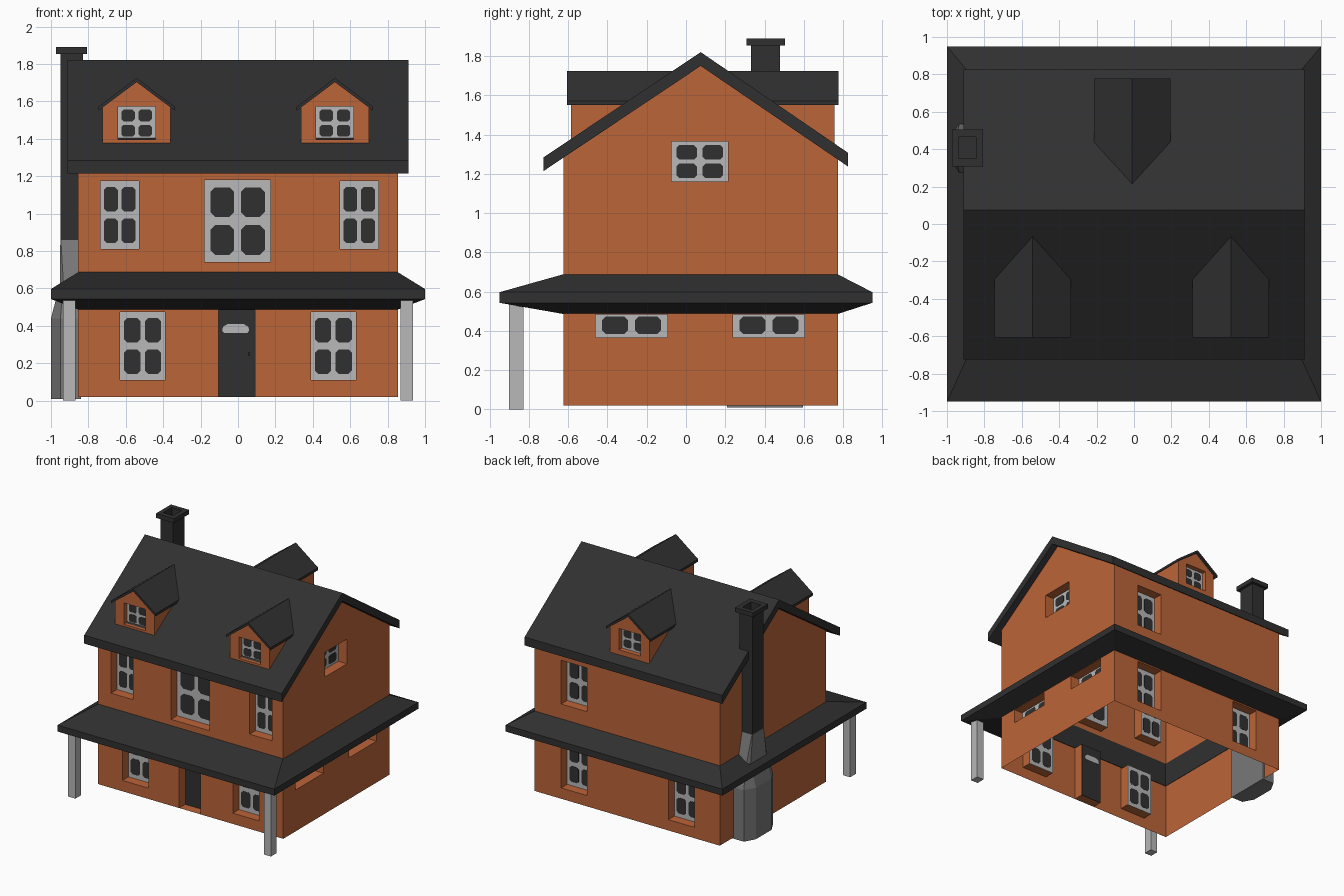
import bpy, bmesh

if "Cube" in bpy.data.objects:
    bpy.data.objects.remove(bpy.data.objects["Cube"])


def material(name, rgb):
    m = bpy.data.materials.new(name)
    m.diffuse_color = (*rgb, 1)
    m.use_nodes = True
    m.node_tree.nodes["Principled BSDF"].inputs["Base Color"].default_value = m.diffuse_color
    return m


BRICK = material("orange_brick", (0.50, 0.128, 0.040))
DARK = material("charcoal", (0.030, 0.030, 0.030))
LIGHT = material("light_grey", (0.48, 0.48, 0.48))
STONE = material("mid_grey", (0.19, 0.19, 0.19))


def finish(name, bm, *mats, fix=True):
    if fix:
        bmesh.ops.recalc_face_normals(bm, faces=bm.faces[:])
    me = bpy.data.meshes.new(name)
    bm.to_mesh(me)
    bm.free()
    for m in mats:
        me.materials.append(m)
    ob = bpy.data.objects.new(name, me)
    bpy.context.collection.objects.link(ob)
    return ob


def add_loft(bm, rings, closed=False, mat=0):
    """Skin matching rings of points; cap the ends unless the loft is closed."""
    vs = [[bm.verts.new(p) for p in r] for r in rings]
    n = len(vs[0])
    for a, b in zip(vs, vs[1:] + ([vs[0]] if closed else [])):
        for i in range(n):
            j = (i + 1) % n
            bm.faces.new((a[i], a[j], b[j], b[i])).material_index = mat
    if not closed:
        for r in (vs[0][::-1], vs[-1]):
            bm.faces.new(r).material_index = mat


def loft(name, rings, mat, closed=False):
    bm = bmesh.new()
    add_loft(bm, rings, closed)
    return finish(name, bm, mat)


def rect(x0, x1, y0, y1, z):
    return [(x0, y0, z), (x1, y0, z), (x1, y1, z), (x0, y1, z)]


# Main dimensions
WX, WF, WB = 0.855, -0.625, 0.775            # wall planes
RY, RZ, SF, SB, TH = 0.075, 1.82, 0.669, 0.683, 0.07   # ridge and slopes


def roof_z(y):
    return RZ - (SF * (RY - y) if y < RY else SB * (y - RY))


# Wall placement: u along the wall, z up, d inward from its face
front = lambda u, z, d=0: (u, WF + d, z)
back = lambda u, z, d=0: (u, WB - d, z)
right = lambda u, z, d=0: (WX - d, u, z)
left = lambda u, z, d=0: (-WX + d, u, z)


def add_wall(bm, P, ends, base, top, openings, depth, peak=None):
    """Sheet wall with rectangular openings and their reveals."""
    def quad(*pts):
        bm.faces.new([bm.verts.new(p) for p in pts])
    us = set(ends) | {u for o in openings for u in o[:2]}
    if peak is not None:
        us.add(peak)
    us = sorted(us)
    for a, b in zip(us, us[1:]):
        z = base
        for o in sorted(openings, key=lambda o: o[2]):
            if o[0] <= a and b <= o[1]:
                if o[2] > z:
                    quad(P(a, z), P(b, z), P(b, o[2]), P(a, o[2]))
                z = o[3]
        quad(P(a, z), P(b, z), P(b, top(b)), P(a, top(a)))
    for u0, u1, z0, z1 in openings:
        c = [(u0, z0), (u1, z0), (u1, z1), (u0, z1)]
        for (ua, za), (ub, zb) in zip(c, c[1:] + c[:1]):
            quad(P(ua, za), P(ub, zb), P(ub, zb, depth), P(ua, za, depth))


def add_window(bm, P, o, depth, rows=2):
    """Light frame plate with rounded dark panes showing on both sides."""
    u0, u1, z0, z1 = o
    w, h = u1 - u0, z1 - z0
    corners = [(u0, z0), (u1, z0), (u1, z1), (u0, z1)]
    add_loft(bm, [[P(u, z, depth + d) for u, z in corners] for d in (0, 0.004)])
    spans = [(0.09, 0.45), (0.55, 0.91)]
    for fu in spans:
        for fz in (spans if rows == 2 else [(0.16, 0.9)]):
            a, b = u0 + fu[0] * w, u0 + fu[1] * w
            c, e = z0 + fz[0] * h, z0 + fz[1] * h
            r = min(b - a, e - c) * 0.2
            pane = [(a + r, c), (b - r, c), (b, c + r), (b, e - r),
                    (b - r, e), (a + r, e), (a, e - r), (a, c + r)]
            add_loft(bm, [[P(u, z, depth + d) for u, z in pane]
                          for d in (-0.002, 0.006)], mat=1)


# Walls and windows of the house
D = 0.08
DOOR = (-0.105, 0.09, 0.02, 0.488)
front_win = [(-0.735, -0.53, 0.81, 1.175), (0.545, 0.75, 0.81, 1.175),
             (-0.18, 0.175, 0.74, 1.18),
             (-0.63, -0.39, 0.11, 0.475), (0.39, 0.63, 0.11, 0.475)]
back_win = [(0.37, 0.61, 0.81, 1.175), (0.37, 0.61, 0.11, 0.475),
            (-0.62, -0.38, 0.11, 0.475)]
side_win = [(-0.46, -0.095, 0.365, 0.484), (0.24, 0.605, 0.365, 0.484)]
gable_win = [(-0.075, 0.215, 1.16, 1.365)]
walls, wins = bmesh.new(), bmesh.new()
under = lambda y: roof_z(y) - TH
add_wall(walls, front, (-WX, WX), 0.02, lambda u: under(WF), front_win + [DOOR], D)
add_wall(walls, back, (-WX, WX), 0.02, lambda u: under(WB), back_win, D)
add_wall(walls, right, (WF, WB), 0.02, under, side_win + gable_win, D, RY)
add_wall(walls, left, (WF, WB), 0.02, under, [], D, RY)
for P, group, rows in ((front, front_win, 2), (back, back_win, 2),
                       (right, side_win, 1), (right, gable_win, 2)):
    for o in group:
        add_window(wins, P, o, D, rows)
finish("house_walls", walls, BRICK)

# Main roof: chevron slab along x
EF, EB = -0.725, 0.825
prof = [(EF, roof_z(EF)), (RY, RZ), (EB, roof_z(EB)),
        (EB, under(EB)), (RY, RZ - TH), (EF, under(EF))]
loft("main_roof", [[(x, y, z) for y, z in prof] for x in (-0.912, 0.912)], DARK)

# Porch roof: sloped ring around the house
g = 0.006
inner = (-WX + g, WX - g, WF + g, WB - g)
outer = (-1, 1, -0.95, 0.95)
loft("porch_roof", [rect(*inner, 0.69), rect(*outer, 0.597),
                    rect(*outer, 0.543), rect(*inner, 0.485)], DARK, closed=True)

# Porch posts
for side, x in (("left", -0.9025), ("right", 0.9025)):
    loft("porch_post_" + side, [rect(x - 0.033, x + 0.033, -0.902, -0.828, z)
                                for z in (0, 0.545)], LIGHT)

# Front door with arched light and knob
u0, u1, z0, z1 = DOOR
loft("front_door", [rect(u0, u1, WF + D, WF + D + 0.005, z) for z in (z0, z1)], DARK)
arch = [(-0.085, 0.375), (-0.075, 0.362), (0.05, 0.362), (0.06, 0.375),
        (0.055, 0.395), (0.03, 0.41), (-0.055, 0.41), (-0.08, 0.395)]
loft("door_light", [[front(u, z, D + d) for u, z in arch] for d in (-0.003, 0.008)], LIGHT)
loft("door_knob", [rect(0.055, 0.065, WF + D - 0.012, WF + D, z) for z in (0.24, 0.26)], DARK)


# Dormers
def dormer(name, cx, face, back_side):
    s, slope = (-1, SB) if back_side else (1, SF)   # s: inward direction in y
    P = lambda u, z, d=0: (cx + u, face + s * d, z)
    hit = lambda z: (RZ - z) / slope                # distance from ridge plane
    into = lambda z: abs(face - RY) - hit(z)        # inward depth to main roof
    base = roof_z(face) - 0.005
    hole = (-0.1, 0.1, 1.395, 1.573)
    bm = bmesh.new()
    add_wall(bm, P, (-0.182, 0.182), base,
             lambda u: 1.705 - abs(u) * 0.74, [hole], 0.04, 0)
    for u in (-0.182, 0.182):
        bm.faces.new([bm.verts.new(p) for p in
                      (P(u, base), P(u, 1.57), P(u, 1.57, into(1.57) + 0.02))])
    finish(name + "_walls", bm, BRICK)
    add_window(wins, P, hole, 0.04)
    chevron = [(-0.205, 1.571), (0, 1.725), (0.205, 1.571),
               (0.205, 1.55), (0, 1.703), (-0.205, 1.55)]
    loft(name + "_roof", [[P(u, z, -0.02) for u, z in chevron],
                          [P(u, z, into(z) + 0.03) for u, z in chevron]], DARK)


dormer("dormer_front_left", -0.542, -0.587, False)
dormer("dormer_front_right", 0.518, -0.587, False)
dormer("dormer_back", -0.01, 0.757, True)
finish("windows", wins, LIGHT, DARK)


# Chimney: faceted stone base tapering into a dark shaft with a hollow cap
def base_ring(x, c, y0, y1, k, z):
    return [(-0.84, y0, z), (x + c, y0, z), (x, y0 + k, z),
            (x, y1 - k, z), (x + c, y1, z), (-0.84, y1, z)]


loft("chimney_base", [base_ring(-1.0, 0.05, 0.21, 0.595, 0.09, 0.01),
                      base_ring(-1.0, 0.05, 0.21, 0.595, 0.09, 0.44),
                      base_ring(-0.953, 0.02, 0.27, 0.54, 0.03, 0.62),
                      base_ring(-0.95, 0.003, 0.328, 0.482, 0.003, 0.86)], STONE)
loft("chimney_shaft", [rect(-0.948, -0.83, 0.33, 0.48, z) for z in (0.68, 1.82)], DARK)
cap, flue = (-0.972, -0.806, 0.308, 0.504), (-0.937, -0.845, 0.35, 0.465)
loft("chimney_cap", [rect(*flue, 1.80), rect(-0.948, -0.83, 0.33, 0.48, 1.80),
                     rect(-0.948, -0.83, 0.33, 0.48, 1.853), rect(*cap, 1.853),
                     rect(*cap, 1.89), rect(*flue, 1.89)], DARK, closed=True)
